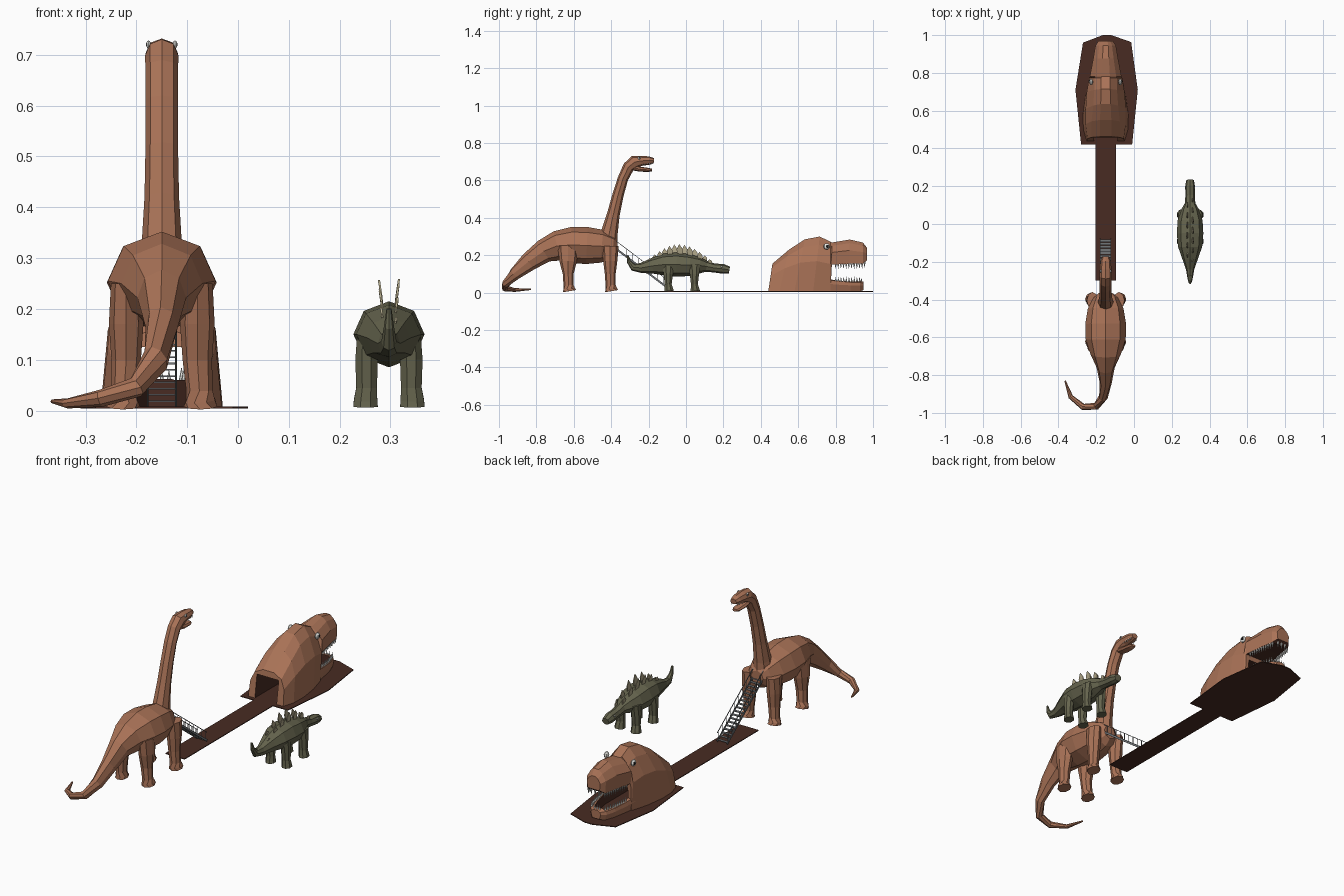
import bpy, bmesh, math
from mathutils import Vector, Matrix

if "Cube" in bpy.data.objects:
    bpy.data.objects.remove(bpy.data.objects["Cube"])

def material(name, *rgb):
    m = bpy.data.materials.new(name)
    m.diffuse_color = (*rgb, 1)
    m.use_nodes = True
    m.node_tree.nodes["Principled BSDF"].inputs["Base Color"].default_value = m.diffuse_color
    return m

SKIN = material("terracotta_skin", 0.40, 0.17, 0.095)
OLIVE = material("olive_skin", 0.13, 0.127, 0.075)
DARK = material("dark_brown", 0.065, 0.024, 0.016)
BONE = material("plate_tan", 0.42, 0.37, 0.24)
WHITE = material("white", 0.8, 0.8, 0.76)
BLACK = material("black", 0.01, 0.01, 0.01)
STEEL = material("steel_grey", 0.17, 0.18, 0.19)

def finish(name, bm, *mats):
    bmesh.ops.recalc_face_normals(bm, faces=bm.faces[:])
    me = bpy.data.meshes.new(name)
    bm.to_mesh(me)
    bm.free()
    ob = bpy.data.objects.new(name, me)
    for m in mats:
        me.materials.append(m)
    bpy.context.collection.objects.link(ob)
    return ob

def skin_rings(bm, rings):
    vs = [[bm.verts.new(p) for p in r] for r in rings]
    n = len(vs[0])
    for a, b in zip(vs, vs[1:]):
        for i in range(n):
            bm.faces.new((a[i], a[(i + 1) % n], b[(i + 1) % n], b[i]))
    bm.faces.new(vs[0])
    bm.faces.new(vs[-1])

def tube(name, pts, mat, sides=8, phase=0.0):
    """Loft along points (x, y, z, half width, half height)."""
    c = [Vector(p[:3]) for p in pts]
    rings = []
    for i, p in enumerate(pts):
        t = (c[min(i + 1, len(c) - 1)] - c[max(i - 1, 0)]).normalized()
        s = t.cross(Vector((0, 0, 1)))
        s = s.normalized() if s.length > 0.15 else Vector((1, 0, 0))
        n = s.cross(t)
        rings.append([c[i] + s * p[3] * math.sin(a) + n * p[4] * math.cos(a)
                      for a in (2 * math.pi * k / sides + phase for k in range(sides))])
    bm = bmesh.new()
    skin_rings(bm, rings)
    return finish(name, bm, mat)

def at_x(x, pts):
    return [(x, *p) for p in pts]

def box(bm, cx, cy, cz, sx, sy, sz, tilt=0):
    bmesh.ops.create_cube(bm, size=1, matrix=Matrix.Translation((cx, cy, cz))
                          @ Matrix.Rotation(tilt, 4, 'X') @ Matrix.Diagonal((sx, sy, sz, 1)))

def tooth(bm, x, y, z, r, h):
    """Small cone; negative h points down."""
    bmesh.ops.create_cone(bm, cap_ends=True, segments=5, radius1=r, radius2=0, depth=abs(h),
                          matrix=Matrix.Translation((x, y, z + h / 2))
                          @ Matrix.Rotation(0 if h > 0 else math.pi, 4, 'X'))

def eyes(name, cx, dx, y, z, r):
    for part, rr, out, m in (("white", r, 0, WHITE), ("pupil", r * 0.55, r * 0.35, BLACK)):
        bm = bmesh.new()
        for s in (-1, 1):
            bmesh.ops.create_uvsphere(bm, u_segments=8, v_segments=6, radius=rr,
                matrix=Matrix.Translation((cx + s * (dx + out), y + out * 0.5, z)) @ Matrix.Diagonal((0.6, 1, 1, 1)))
        finish(f"{name}_eye_{part}", bm, m)

CX = -0.15
# Long-necked dinosaur: body with curled tail
tube("long_neck_body_and_tail", [
    (-.365, -.83, .018, .004, .004), (-.335, -.915, .014, .013, .010), (-.27, -.968, .024, .017, .017),
    (-.20, -.965, .046, .020, .021), (-.162, -.915, .10, .024, .034), (CX, -.84, .165, .032, .050),
    (CX, -.76, .222, .048, .063), (CX, -.69, .25, .080, .080), (CX, -.61, .255, .106, .097),
    (CX, -.53, .252, .108, .099), (CX, -.45, .248, .095, .088), (CX, -.39, .24, .068, .066),
    (CX, -.365, .24, .035, .035)], SKIN)
tube("long_neck_neck_and_head", at_x(CX, [
    (-.42, .22, .05, .055), (-.41, .32, .040, .045), (-.388, .42, .034, .034), (-.364, .52, .032, .030),
    (-.337, .61, .032, .028), (-.307, .672, .032, .031), (-.275, .698, .033, .036), (-.238, .705, .031, .027),
    (-.195, .706, .027, .022), (-.172, .705, .018, .014)]), SKIN)
tube("long_neck_lower_jaw", at_x(CX, [
    (-.30, .672, .022, .016), (-.245, .660, .025, .013), (-.20, .656, .021, .011), (-.183, .656, .013, .007)]), SKIN)
eyes("long_neck", CX, .026, -.25, .72, .008)
bm = bmesh.new()
for s in (-1, 1):
    for i in range(5):
        tooth(bm, CX + s * (.021 - i * .001), -.232 + i * .012, .694, .0035, -.014)
finish("long_neck_teeth", bm, WHITE)
# Its four legs
for s, side in ((-1, "left"), (1, "right")):
    for end, y in (("rear", -.625), ("front", -.40)):
        w = 1.25 if end == "rear" else 1
        x = CX + s * .07
        tube(f"long_neck_{end}_{side}_leg", [
            (x, y - .005, .25, .030, .045 * w), (x, y - .005, .17, .034, .038 * w), (x, y - .005, .10, .029, .029),
            (x + s * .004, y - .003, .04, .026, .027), (x + s * .006, y, .02, .031, .033),
            (x + s * .006, y + .002, .008, .033, .036)], SKIN)

# Spiked dinosaur: body, legs
SX = .297
tube("plated_dinosaur_body", at_x(SX, [
    (-.313, .20, .005, .005), (-.305, .165, .010, .011), (-.282, .136, .015, .020), (-.24, .132, .022, .027),
    (-.18, .143, .043, .042), (-.12, .15, .064, .058), (-.05, .150, .070, .065), (.02, .147, .066, .058),
    (.075, .145, .048, .043), (.11, .140, .028, .029), (.15, .132, .025, .024), (.20, .127, .026, .026),
    (.232, .121, .020, .018)]), OLIVE)
for s, side in ((-1, "left"), (1, "right")):
    for end, y in (("rear", -.095), ("front", .045)):
        x = SX + s * .044
        tube(f"plated_dinosaur_{end}_{side}_leg", [
            (x, y, .15, .020, .034), (x, y, .10, .024, .027), (x, y, .045, .022, .020),
            (x + s * .002, y + .003, .02, .025, .025), (x + s * .002, y + .004, .008, .026, .028)], OLIVE, 8, math.pi / 8)
eyes("plated_dinosaur", SX, .022, .19, .138, .005)
# Two rows of leaf-shaped back plates
bm = bmesh.new()
for i in range(13):
    u = i / 12
    y = -.19 + .32 * u
    base = .168 + .042 * math.sin(math.pi * min(u, 1)) - .006 * u
    h = .016 + .036 * math.sin(math.pi * u)
    s = -1 if i % 2 else 1
    outline = [(-.014, -.006), (-.02, h * .45), (-.006, h), (.012, h * .5), (.013, -.006)]
    skin_rings(bm, [[(SX + s * (.012 + max(b, 0) * .15) + e, y + a * (.5 + .5 * h / .05), base + b) for a, b in outline]
                    for e in (-.002, .002)])
finish("plated_dinosaur_back_plates", bm, BONE)

# Big meat-eater head pavilion: stations (y, lean, bottom z, top z, half widths bottom, middle, top)
def head_rings(stations, mid=.55, high=.85):
    rings = []
    for y, lean, zb, zt, hb, hm, ht in stations:
        half = [(hb, 0), (hm, mid), (ht, high), (ht * .4, 1)]
        full = half + [(-w, f) for w, f in reversed(half)]
        rings.append([(CX + w, y + lean * f * (zt - zb), zb + f * (zt - zb)) for w, f in full])
    return rings

bm = bmesh.new()
skin_rings(bm, head_rings([
    (.44, .15, .008, .155, .100, .096, .076), (.50, .23, .008, .23, .118, .106, .075),
    (.58, .20, .008, .285, .120, .106, .066), (.68, .12, .008, .30, .106, .100, .060),
    (.772, 0, .008, .272, .080, .088, .060), (.780, 0, .15, .268, .080, .084, .056),
    (.875, 0, .155, .284, .064, .066, .042), (.945, 0, .155, .268, .052, .054, .034),
    (.968, 0, .172, .24, .034, .038, .024)]))
bm.normal_update()
bmesh.ops.recalc_face_normals(bm, faces=bm.faces[:])
for f in bm.faces:  # roof of the mouth
    if f.normal.z < -.8 and f.calc_center_median().z > .1:
        f.material_index = 1
skull = finish("meat_eater_skull", bm, SKIN, DARK)
bm = bmesh.new()
skin_rings(bm, head_rings([
    (.74, 0, .008, .085, .080, .088, .084), (.80, 0, .008, .072, .070, .078, .074),
    (.88, 0, .008, .064, .056, .064, .060), (.93, 0, .008, .062, .038, .048, .044),
    (.95, 0, .014, .058, .020, .028, .024)]))
jaw = finish("meat_eater_lower_jaw", bm, SKIN, DARK)
# Walk-through passage from the back door to the mouth
bm = bmesh.new()
skin_rings(bm, [[(CX + a * w, y, z) for a, z in ((-1, .0), (1, .0), (1, .125), (-1, .125))]
                for y, w in ((.40, .062), (.79, .062), (.87, .046), (.925, .026))])
for f in bm.faces:
    f.material_index = 1
cutter = finish("passage_cutter", bm, SKIN, DARK)
cutter.hide_render = True
cutter.hide_viewport = False
cutter.display_type = 'WIRE'
for ob in (skull, jaw):
    mod = ob.modifiers.new("passage", 'BOOLEAN')
    mod.object, mod.operation, mod.solver = cutter, 'DIFFERENCE', 'EXACT'
    bpy.context.view_layer.objects.active = ob
    bpy.ops.object.modifier_apply(modifier=mod.name)
bpy.data.objects.remove(cutter)
eyes("meat_eater", CX, .077, .752, .247, .017)
# Teeth along both jaws
bm = bmesh.new()
for s in (-1, 1):
    for i in range(11):
        y = .80 + i * .0142
        tooth(bm, CX + s * (.071 - (y - .80) * .17), y, .158, .0065, -.032)
        if i < 10:
            tooth(bm, CX + s * (.066 - (y - .80) * .13 - max(0, y - .88) * .22), y, .06, .0055, .026)
for i in (-1, 0, 1):
    tooth(bm, CX + i * .022, .955, .165, .0065, -.034)
    tooth(bm, CX + i * .014, .938, .055, .0055, .026)
finish("meat_eater_teeth", bm, WHITE)

# Floor slab under the head and the walkway
bm = bmesh.new()
outline = [(-.28, .42), (-.01, .42), (.02, .71), (-.015, .963), (-.12, 1.0), (-.165, 1.0), (-.27, .96), (-.31, .71)]
skin_rings(bm, [[(x, y, z) for x, y in outline] for z in (.004, .008)])
box(bm, CX, .06, .006, .11, .72, .004)
finish("floor_and_walkway", bm, DARK)

# Staircase from the walkway up to the chest
y0, z0, y1, z1 = -.08, .012, -.375, .235
slope, run = math.atan2(z1 - z0, y1 - y0), math.hypot(y1 - y0, z1 - z0)
bm = bmesh.new()
N = 18
for i in range(N):
    u = (i + .5) / N
    y, z = y0 + (y1 - y0) * u, z0 + (z1 - z0) * u
    box(bm, CX, y, z, .054, .014, .003)
    if i % 2 == 0:
        for s in (-1, 1):
            box(bm, CX + s * .028, y, z + .02, .002, .002, .042)
for s in (-1, 1):
    box(bm, CX + s * .028, (y0 + y1) / 2, (z0 + z1) / 2, .003, run, .010, slope)
    box(bm, CX + s * .028, (y0 + y1) / 2, (z0 + z1) / 2 + .042, .003, run, .003, slope)
finish("staircase", bm, STEEL)
